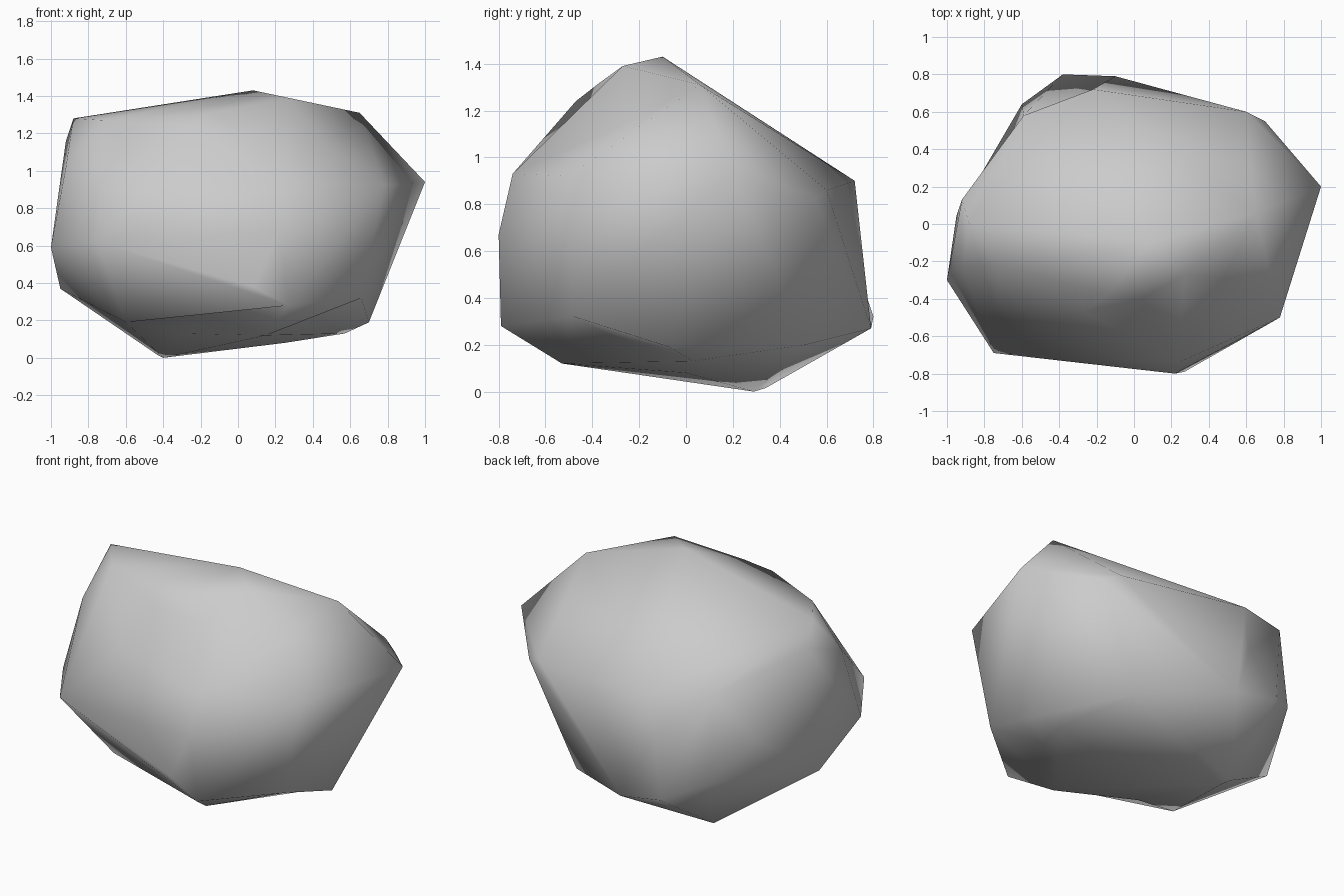
import bpy, bmesh
from mathutils import Vector
from mathutils.geometry import intersect_point_line

if "Cube" in bpy.data.objects:
    bpy.data.objects.remove(bpy.data.objects["Cube"])

# Corner points of the boulder, grouped by region
top = [(0.08, -0.10, 1.43), (0.27, -0.27, 1.39), (0.65, 0.06, 1.31),
       (-0.14, -0.38, 1.31), (-0.27, -0.47, 1.24), (-0.88, 0.0, 1.28),
       (-0.72, -0.22, 1.27)]
right = [(1.0, 0.20, 0.94), (0.78, -0.50, 0.92), (0.70, 0.55, 0.82),
         (0.60, 0.60, 0.86), (0.70, -0.07, 0.19), (0.66, -0.48, 0.32)]
front = [(0.24, -0.74, 0.93), (0.22, -0.80, 0.67), (0.27, -0.79, 0.28),
         (0.08, -0.78, 0.38), (-0.75, -0.69, 0.62)]
left = [(-1.0, -0.30, 0.59), (-0.95, 0.04, 0.37), (-0.92, 0.13, 1.16),
        (-0.92, -0.22, 1.02), (-0.60, -0.37, 0.19)]
back = [(-0.22, 0.72, 0.90), (-0.59, 0.58, 0.95), (-0.38, 0.80, 0.32),
        (-0.10, 0.79, 0.27), (-0.60, 0.64, 0.42)]
bottom = [(-0.40, 0.29, 0.0), (-0.43, 0.34, 0.015), (-0.30, -0.32, 0.13),
          (0.57, 0.03, 0.13), (0.25, 0.0, 0.08), (0.15, -0.53, 0.12),
          (0.40, 0.51, 0.20)]

# Wrap the corners in a faceted skin
bm = bmesh.new()
for p in top + right + front + left + back + bottom:
    bm.verts.new(p)
bmesh.ops.convex_hull(bm, input=bm.verts[:])
loose = [v for v in bm.verts if not v.link_faces]
bmesh.ops.delete(bm, geom=loose, context='VERTS')
bmesh.ops.triangulate(bm, faces=bm.faces[:])


def edge_distance(edge, t):
    a, b = (v.co for v in edge.verts)
    _, k = intersect_point_line(t, a, b)
    return (a.lerp(b, min(max(k, 0.2), 0.8)) - t).length


def pinch(target):
    """Split the nearest edge and pull the new corner in to the target."""
    t = Vector(target)
    edge = min(bm.edges, key=lambda e: edge_distance(e, t))
    ends = set(edge.verts)
    opposite = [(set(f.verts) - ends).pop() for f in edge.link_faces]
    _, v = bmesh.utils.edge_split(edge, edge.verts[0], 0.5)
    for o in opposite:
        bmesh.ops.connect_verts(bm, verts=[v, o])
    v.co = t


# Hollows: back, left back, front left, under the front, below the top rim
for spot in [(-0.27, 0.69, 0.65), (-0.71, 0.32, 0.60),
             (-0.45, -0.52, 0.95), (-0.20, -0.45, 0.24),
             (0.42, -0.30, 0.23), (0.04, -0.40, 1.19), (0.48, -0.29, 1.13)]:
    pinch(spot)

bmesh.ops.recalc_face_normals(bm, faces=bm.faces[:])
mesh = bpy.data.meshes.new("boulder")
bm.to_mesh(mesh)
bm.free()
mesh.shade_smooth()
boulder = bpy.data.objects.new("boulder", mesh)
bpy.context.collection.objects.link(boulder)
